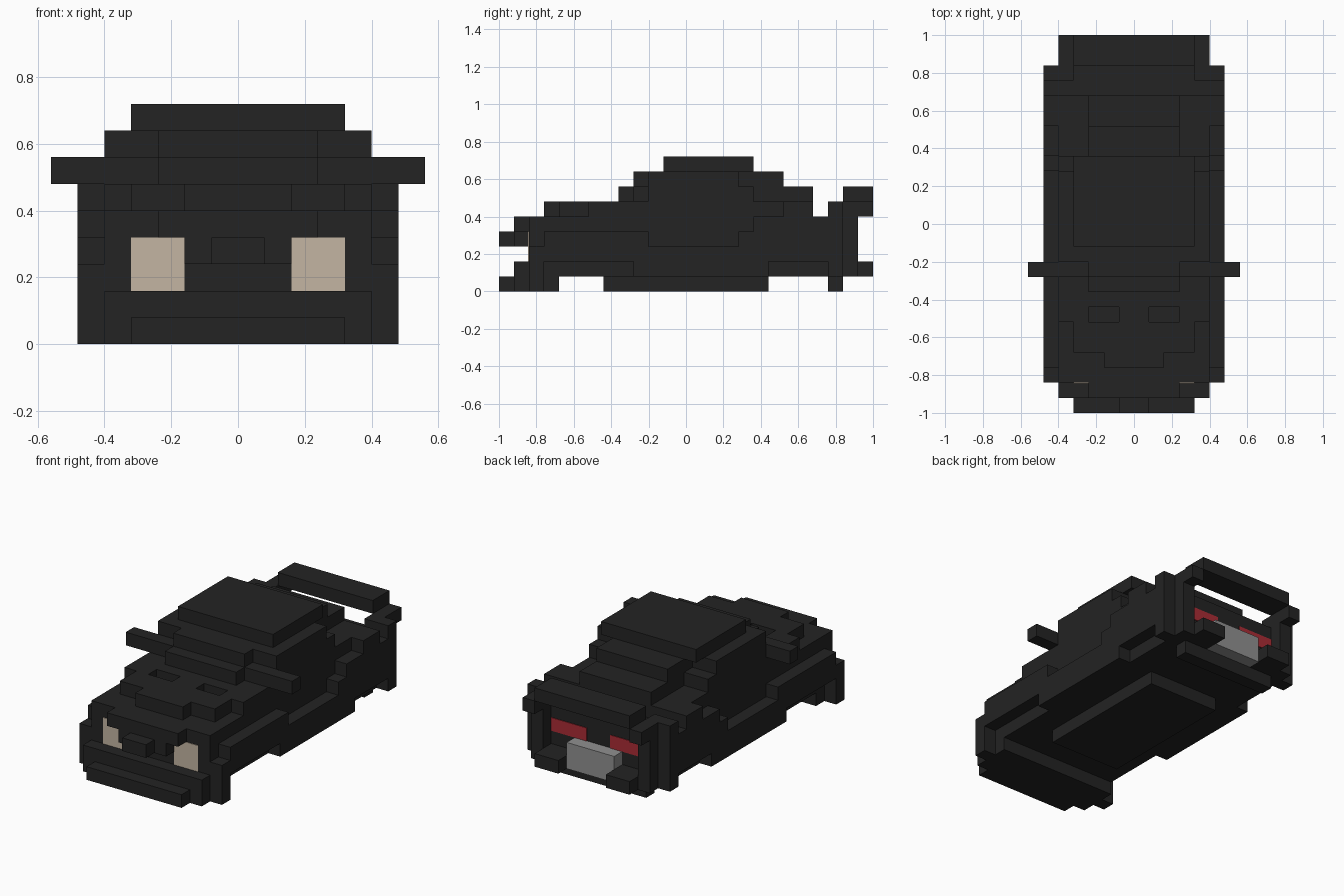
import bpy
import bmesh

cube = bpy.data.objects.get("Cube")
if cube:
    bpy.data.objects.remove(cube, do_unlink=True)

U = 0.08  # block size


def material(name, rgb):
    m = bpy.data.materials.new(name)
    m.use_nodes = True
    m.diffuse_color = (*rgb, 1)
    m.node_tree.nodes["Principled BSDF"].inputs["Base Color"].default_value = (*rgb, 1)
    return m


BLACK = material("matte black", (0.017, 0.017, 0.017))
CREAM = material("headlight cream", (0.55, 0.46, 0.36))
RED = material("taillight red", (0.40, 0.025, 0.035))
GREY = material("plate grey", (0.28, 0.28, 0.28))


def part(name, mat, *blocks):
    """Blocks are (x0, x1, y0, y1, z0, z1) in block units, y counted from the
    front end; each block is mirrored, or spans the middle when x0 is 0."""
    bm = bmesh.new()
    for x0, x1, y0, y1, z0, z1 in blocks:
        spans = [(-x1, x1)] if x0 == 0 else [(x0, x1), (-x1, -x0)]
        for a, b in spans:
            verts = bmesh.ops.create_cube(bm, size=1)["verts"]
            for v in verts:
                v.co.x = (a if v.co.x < 0 else b) * U
                v.co.y = (y0 if v.co.y < 0 else y1) * U - 1
                v.co.z = (z0 if v.co.z < 0 else z1) * U
    mesh = bpy.data.meshes.new(name)
    bm.to_mesh(mesh)
    bm.free()
    mesh.materials.append(mat)
    ob = bpy.data.objects.new(name, mesh)
    bpy.context.collection.objects.link(ob)
    return ob


# Main hull and underfloor
part("body_core", BLACK, (0, 5, 2, 23, 1, 5))
part("underfloor", BLACK, (0, 3, 7, 18, 0, 1))

# Front end: stepped bumper, grille and nose
part("front_bumper", BLACK,
     (0, 4, 0, 1, 0, 1), (0, 5, 1, 2, 0, 2),
     (0, 6, 2, 3, 0, 2), (0, 5, 3, 4, 0, 1))
part("grille", BLACK, (0, 2, 1, 2, 3, 4), (0, 1, 0, 1, 3, 4))
part("bonnet_lip", BLACK, (0, 3, 1, 2, 4, 5))

# Bonnet, with two sunken vents left open between the blocks
part("bonnet", BLACK,
     (0, 2, 3, 4, 5, 6), (0, 4, 4, 6, 5, 6),
     (0, 1, 6, 7, 5, 6), (3, 5, 6, 7, 5, 6), (0, 5, 7, 8, 5, 6))

# Outer side skin: fenders, doors and rear haunches, open at the wheel arches
part("front_fenders", BLACK, (5, 6, 2, 4, 2, 3), (5, 6, 3, 10, 2, 4))
part("side_sills", BLACK, (5, 6, 9, 18, 1, 3))
part("rear_haunches", BLACK,
     (5, 6, 16, 17, 2, 4), (5, 6, 17, 23, 2, 5),
     (5, 6, 19, 21, 5, 6), (5, 6, 22, 23, 1, 2))

# Cabin: stacked layers narrowing at windscreen and rear window
part("cabin", BLACK,
     (0, 5, 8, 21, 5, 6),
     (0, 3, 8, 21, 6, 7), (0, 5, 10, 17, 6, 7),
     (0, 3, 9, 19, 7, 8), (0, 5, 10, 16, 7, 8))
part("roof", BLACK, (0, 4, 11, 17, 8, 9))
part("mirrors", BLACK, (3, 7, 9, 10, 6, 7))

# Rear end: uprights, wing, bumper and flap
part("rear_uprights", BLACK, (4, 5, 23, 24, 1, 5))
part("wing_supports", BLACK, (4, 6, 22, 23, 5, 6), (4, 5, 23, 25, 5, 6))
part("rear_wing", BLACK, (0, 4, 23, 25, 6, 7))
part("rear_bumper", BLACK, (2, 4, 23, 25, 1, 2))
part("rear_flap", BLACK, (0, 4, 22, 23, 0, 1))

# Coloured details
part("headlights", CREAM, (2, 4, 1.95, 2, 2, 4))
part("taillights", RED, (1, 4, 23, 23.05, 3, 4))
part("rear_plate", GREY, (0, 2, 23, 24, 1, 3))
